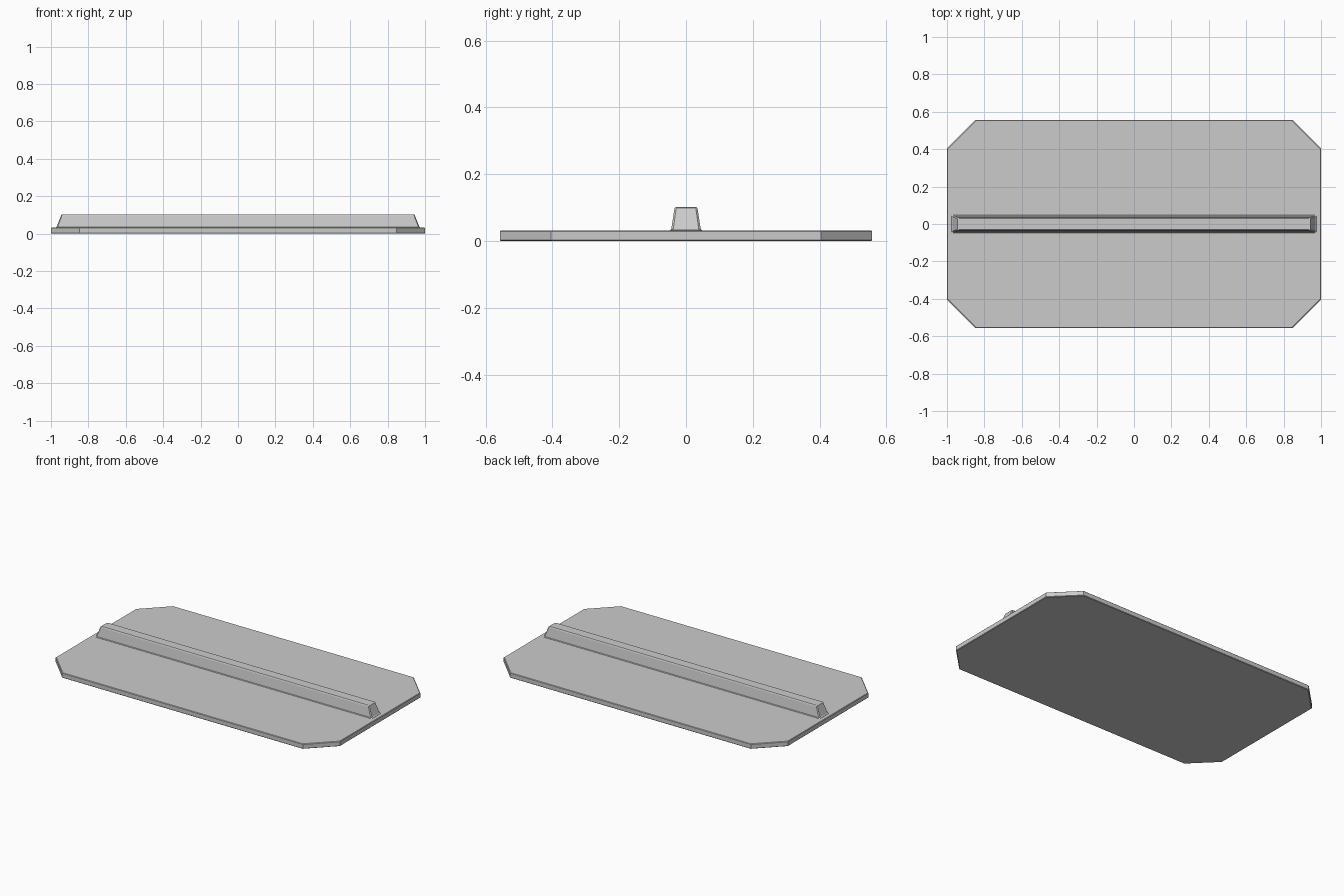
import bpy, bmesh

if "Cube" in bpy.data.objects:
    bpy.data.objects.remove(bpy.data.objects["Cube"])


def loft(name, rings):
    """Closed solid through a stack of matching rings."""
    bm = bmesh.new()
    loops = [[bm.verts.new(p) for p in ring] for ring in rings]
    n = len(loops[0])
    for a, b in zip(loops, loops[1:]):
        for i in range(n):
            j = (i + 1) % n
            bm.faces.new((a[i], a[j], b[j], b[i]))
    bm.faces.new(loops[0][::-1])
    bm.faces.new(loops[-1])
    bmesh.ops.recalc_face_normals(bm, faces=bm.faces)
    mesh = bpy.data.meshes.new(name)
    bm.to_mesh(mesh)
    bm.free()
    ob = bpy.data.objects.new(name, mesh)
    bpy.context.collection.objects.link(ob)
    return ob


def octagon(hx, hy, cut, z):
    return [(hx - cut, -hy, z), (hx, -hy + cut, z), (hx, hy - cut, z), (hx - cut, hy, z),
            (-hx + cut, hy, z), (-hx, hy - cut, z), (-hx, -hy + cut, z), (-hx + cut, -hy, z)]


# Flat plate with clipped corners and softened rims
e = 0.003
loft("base_plate", [octagon(1 - e, 0.557 - e, 0.153, 0),
                    octagon(1, 0.557, 0.153, e),
                    octagon(1, 0.557, 0.153, 0.032 - e),
                    octagon(1 - e, 0.557 - e, 0.153, 0.032)])

# Tapered rail: flared foot, sloped sides, rounded top edge (half x, half y, corner, z)
profile = [(0.975, 0.048, 0.006, 0.028), (0.975, 0.048, 0.006, 0.0325),
           (0.970, 0.044, 0.006, 0.036), (0.947, 0.035, 0.005, 0.094),
           (0.945, 0.0335, 0.005, 0.099), (0.940, 0.030, 0.004, 0.102)]
loft("center_rail", [octagon(*p) for p in profile])
